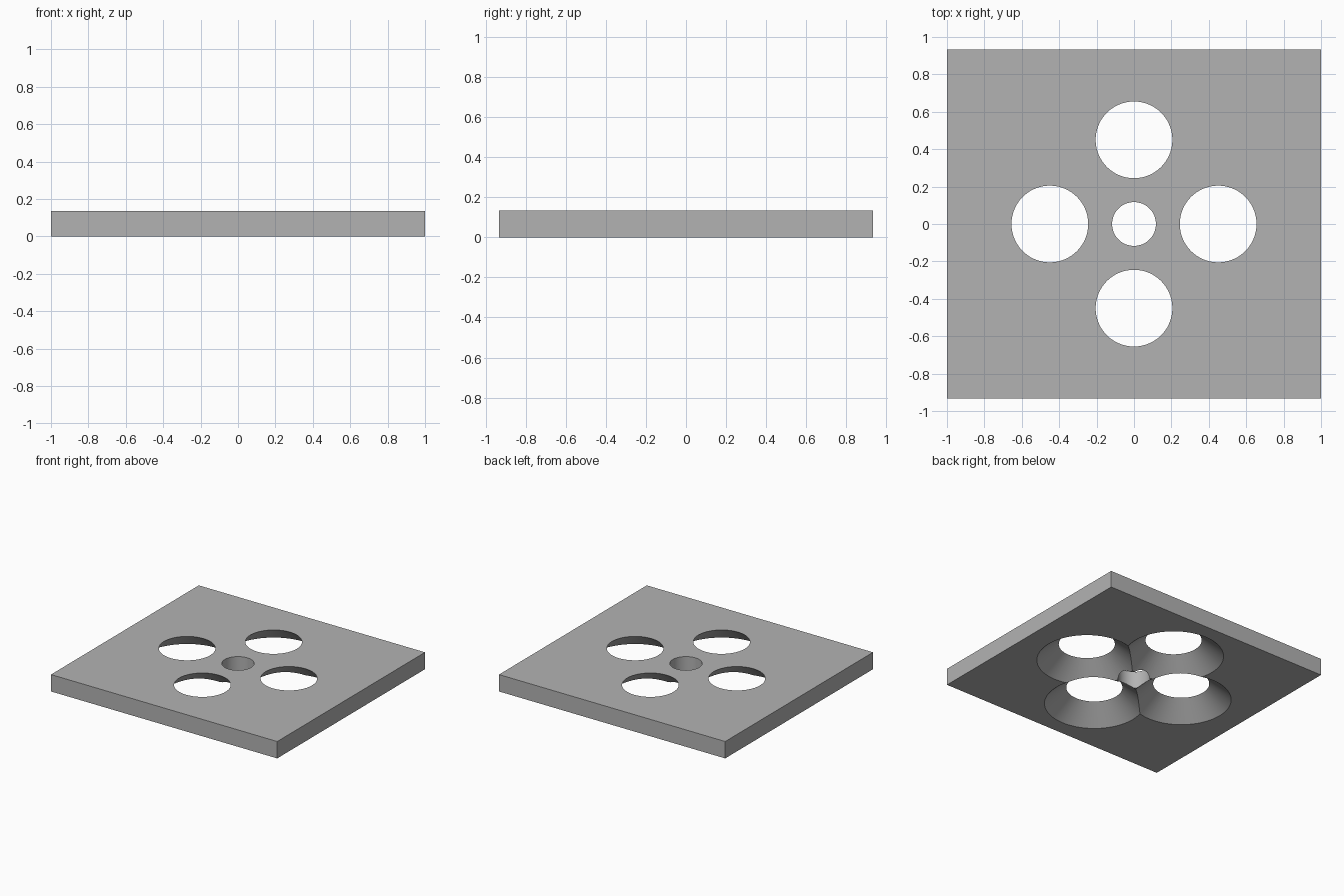
import bpy
import math

cube = bpy.data.objects.get("Cube")
if cube:
    bpy.data.objects.remove(cube, do_unlink=True)

WIDTH, DEPTH, THICK = 2.0, 1.866, 0.135
TOP_R, BOTTOM_R, RING, CENTRE_R = 0.205, 0.365, 0.45, 0.117
MARGIN = 0.05

grey = bpy.data.materials.new("grey")
grey.use_nodes = True
colour = (0.45, 0.45, 0.45, 1)
grey.diffuse_color = colour
grey.node_tree.nodes["Principled BSDF"].inputs["Base Color"].default_value = colour

# Flat rectangular plate
bpy.ops.mesh.primitive_cube_add(size=1, location=(0, 0, THICK / 2))
plate = bpy.context.object
plate.name = "plate"
plate.scale = (WIDTH, DEPTH, THICK)
bpy.ops.object.transform_apply(location=True, scale=True)
plate.data.materials.append(grey)


def cut_hole(x, y, r_bottom, r_top):
    """Cut a round hole whose radii are given at the plate's two faces."""
    extra = (r_bottom - r_top) / THICK * MARGIN
    bpy.ops.mesh.primitive_cone_add(
        vertices=96, radius1=r_bottom + extra, radius2=r_top - extra,
        depth=THICK + 2 * MARGIN, location=(x, y, THICK / 2))
    cutter = bpy.context.object
    cutter.name = "hole_cutter"
    cutter.hide_render = True
    cutter.data.materials.append(grey)
    mod = plate.modifiers.new("hole", "BOOLEAN")
    mod.operation = "DIFFERENCE"
    mod.solver = "EXACT"
    mod.object = cutter
    bpy.context.view_layer.objects.active = plate
    bpy.ops.object.modifier_apply(modifier=mod.name)
    bpy.data.objects.remove(cutter, do_unlink=True)


# Four flared holes around a straight centre hole
for i in range(4):
    angle = i * math.pi / 2
    cut_hole(RING * math.cos(angle), RING * math.sin(angle), BOTTOM_R, TOP_R)
cut_hole(0, 0, CENTRE_R, CENTRE_R)

# Smooth hole walls, sharp rims
bpy.ops.object.select_all(action="DESELECT")
plate.select_set(True)
bpy.context.view_layer.objects.active = plate
bpy.ops.object.shade_smooth_by_angle(angle=math.radians(25))
